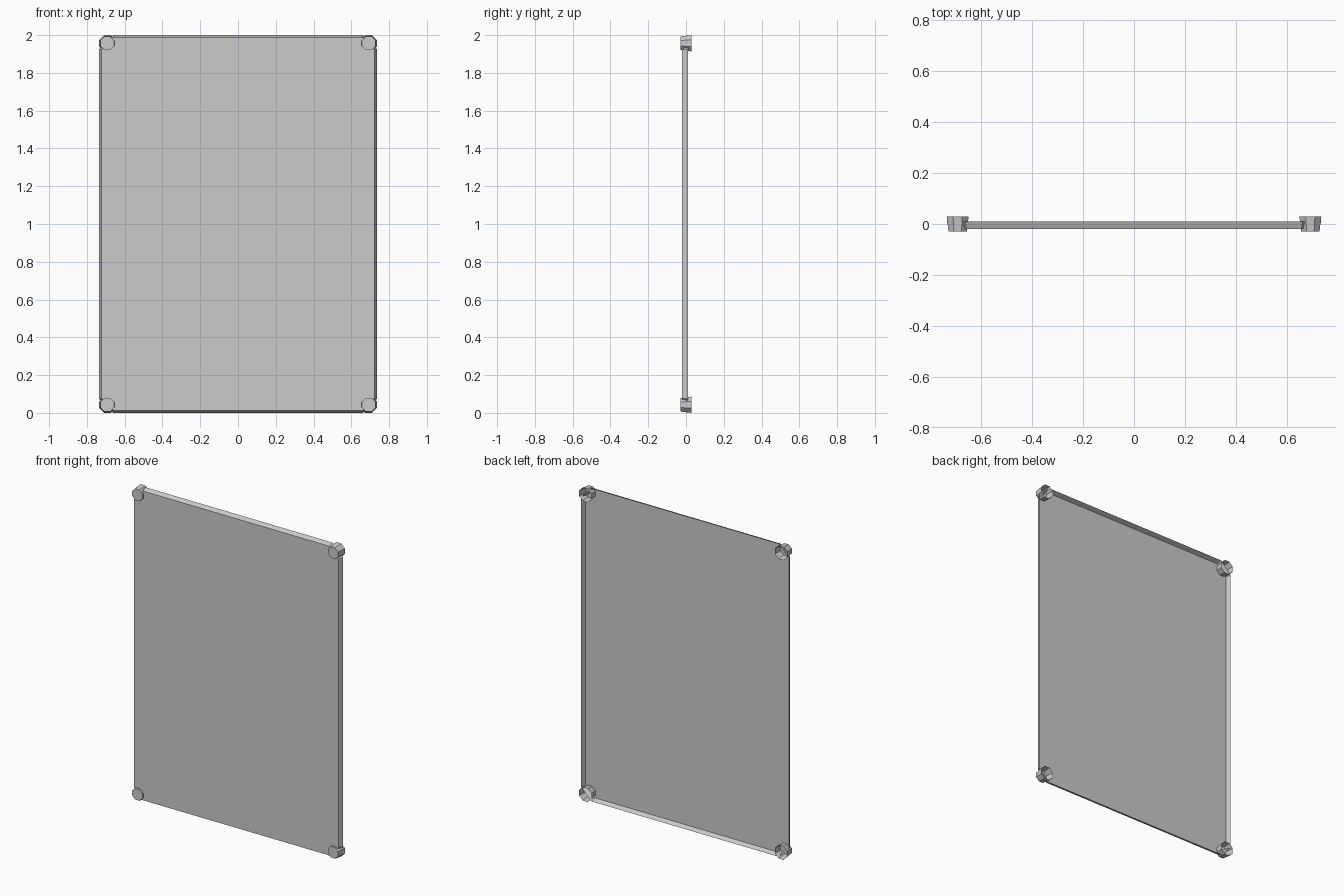
import bpy, bmesh, math

cube = bpy.data.objects.get("Cube")
if cube:
    bpy.data.objects.remove(cube, do_unlink=True)

grey = bpy.data.materials.new("grey")
grey.use_nodes = True
colour = (0.6, 0.6, 0.6, 1)
grey.diffuse_color = colour
grey.node_tree.nodes["Principled BSDF"].inputs["Base Color"].default_value = colour

HALF_W, HALF_H = 0.735, 1.0   # outer size at the open back
KNOB_R = 0.043                # knob radius across flats at the back


def clipped_rectangle(w, h, cut):
    """Rectangle outline with its four corners cut off."""
    return [(w - cut, -h), (w, cut - h), (w, h - cut), (w - cut, h),
            (cut - w, h), (-w, h - cut), (-w, cut - h), (cut - w, -h)]


def octagon(flat_radius):
    r = flat_radius / math.cos(math.pi / 8)
    angles = [(i + 0.5) * math.pi / 4 for i in range(8)]
    return [(r * math.cos(a), r * math.sin(a)) for a in angles]


def make_tray(name, front, back, y_front, y_back, centre):
    """Closed front face with a flared wall, open at the back."""
    bm = bmesh.new()
    f = [bm.verts.new((x, y_front, z)) for x, z in front]
    b = [bm.verts.new((x, y_back, z)) for x, z in back]
    bm.faces.new(f)
    n = len(f)
    for i in range(n):
        j = (i + 1) % n
        bm.faces.new((f[j], f[i], b[i], b[j]))
    mesh = bpy.data.meshes.new(name)
    bm.to_mesh(mesh)
    bm.free()
    mesh.materials.append(grey)
    obj = bpy.data.objects.new(name, mesh)
    obj.location = centre
    bpy.context.collection.objects.link(obj)
    return obj


# Large panel with a flared rim
make_tray("panel",
          clipped_rectangle(HALF_W - 0.012, HALF_H - 0.012, 0.066),
          clipped_rectangle(HALF_W, HALF_H, 0.073),
          -0.02, 0.01, (0, 0, HALF_H))

# Tapered cups at the four corners
for side, sx in (("left", 1), ("right", -1)):
    for level, sz in (("top", 1), ("bottom", -1)):
        make_tray(f"{level}_{side}_corner_cup",
                  octagon(0.036), octagon(KNOB_R), -0.029, 0.029,
                  (sx * (HALF_W - KNOB_R), 0, HALF_H + sz * (HALF_H - KNOB_R)))
